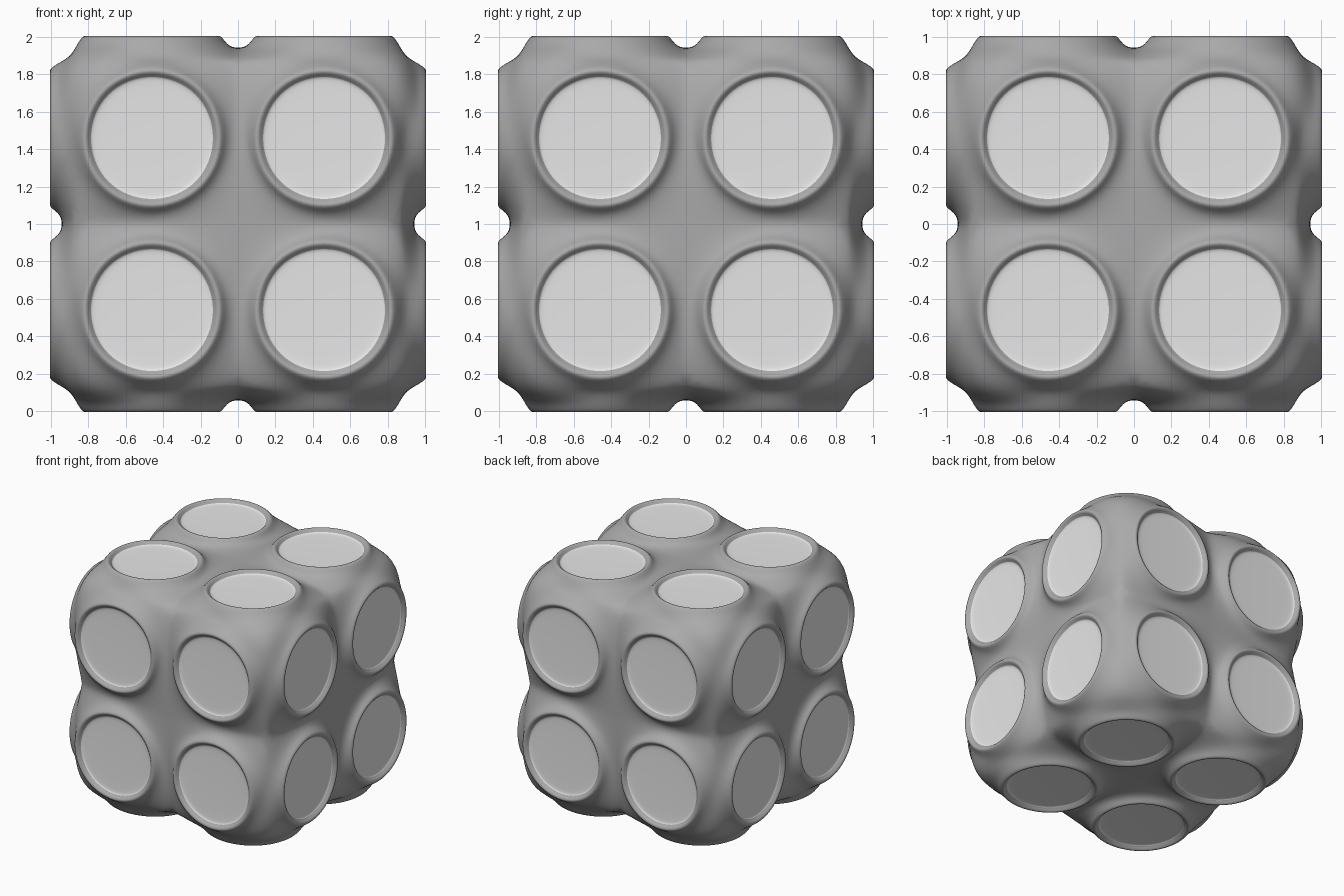
import bpy, bmesh, math
from mathutils import Vector

old = bpy.data.objects.get("Cube")
if old:
    bpy.data.objects.remove(old, do_unlink=True)


def make_material(name, level):
    mat = bpy.data.materials.new(name)
    mat.use_nodes = True
    colour = (level, level, level, 1.0)
    mat.diffuse_color = colour
    bsdf = mat.node_tree.nodes["Principled BSDF"]
    bsdf.inputs["Base Color"].default_value = colour
    bsdf.inputs["Roughness"].default_value = 0.6
    return mat


CENTRE = 0.46                  # disc centre along each face axis
RING_SCALE = 0.902             # shrinkage of an eight-sided loop when smoothed
# Height of the cage around one cell, keyed by its place on the face
BORDER = {(0, 1): 0.90, (1, 1): 0.895, (-1, 1): 0.88,
          (-1, 0): 0.945, (-1, -1): 0.935}
# Rim profile from outside to inside: radius, height
PROFILE = [(0.40, 0.955), (0.37, 1.006), (0.345, 1.006),
           (0.325, 0.978), (0.30, 0.973)]
DISC_START = 3                 # profile loop where the pale disc begins
STEPS = [(1, 0), (1, 1), (0, 1), (-1, 1), (-1, 0), (-1, -1), (0, -1), (1, -1)]

bm = bmesh.new()


def add_cell(normal, u, v, su, sv):
    """One quarter of a cube face: valley, raised rim and sunken disc."""
    def vert(a, b, h):
        return bm.verts.new(normal * h + u * (a * su) + v * (b * sv))

    # Valley loop shared with the neighbouring cells
    border = []
    for i, j in STEPS:
        h = BORDER[tuple(sorted((i, j)))]
        place = {-1: 0.0, 0: CENTRE, 1: h}
        border.append(vert(place[i], place[j], h))
    loops = [border]

    # Rim and disc loops
    for radius, h in PROFILE:
        loop = []
        for i, j in STEPS:
            r = radius / RING_SCALE * (1.02 if i and j else 1.0)
            d = Vector((i, j)).normalized() * r
            loop.append(vert(CENTRE + d.x, CENTRE + d.y, h))
        loops.append(loop)

    for n, (outer, inner) in enumerate(zip(loops, loops[1:])):
        for k in range(8):
            m = (k + 1) % 8
            face = bm.faces.new((outer[k], outer[m], inner[m], inner[k]))
            face.material_index = int(n > DISC_START)

    # Disc centre
    hub, last = vert(CENTRE, CENTRE, 0.969), loops[-1]
    for k in range(0, 8, 2):
        face = bm.faces.new((hub, last[k], last[k + 1], last[(k + 2) % 8]))
        face.material_index = 1


# Four cells on each of the six sides
axes = [Vector((1, 0, 0)), Vector((0, 1, 0)), Vector((0, 0, 1))]
for k in range(3):
    for side in (-1, 1):
        for su in (-1, 1):
            for sv in (-1, 1):
                add_cell(axes[k] * side, axes[(k + 1) % 3], axes[(k + 2) % 3], su, sv)

bmesh.ops.remove_doubles(bm, verts=bm.verts, dist=0.0005)
bmesh.ops.recalc_face_normals(bm, faces=bm.faces)
bmesh.ops.translate(bm, verts=bm.verts, vec=(0, 0, 1))
for face in bm.faces:
    face.smooth = True

mesh = bpy.data.meshes.new("dimpled_cube")
bm.to_mesh(mesh)
bm.free()
mesh.materials.append(make_material("mid_grey_body", 0.40))
mesh.materials.append(make_material("pale_grey_disc", 0.80))

cube = bpy.data.objects.new("dimpled_cube", mesh)
bpy.context.scene.collection.objects.link(cube)

# Round everything off
smooth = cube.modifiers.new("Smooth", "SUBSURF")
smooth.levels = 3
smooth.render_levels = 3
